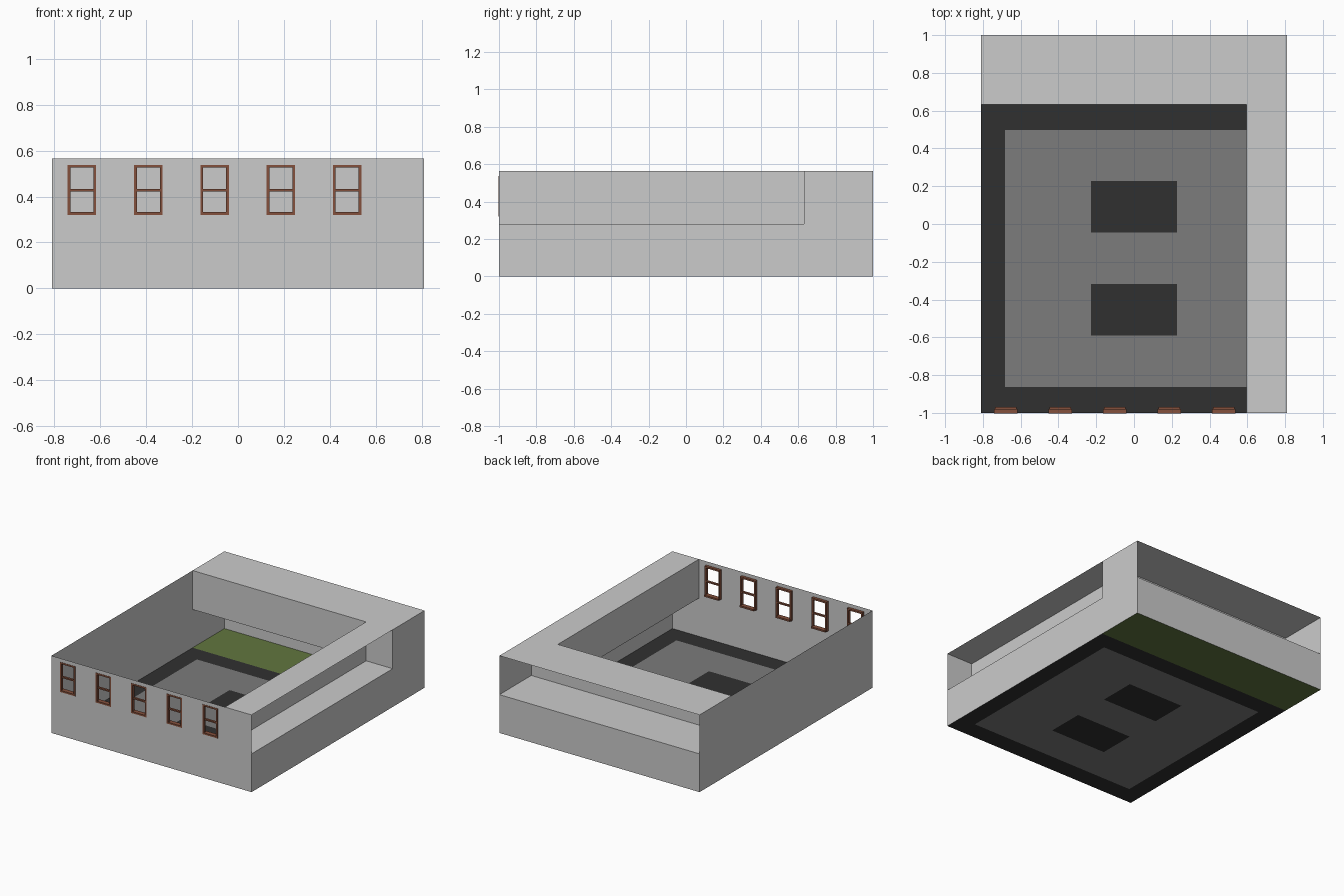
import bpy, bmesh
from mathutils import Vector

if "Cube" in bpy.data.objects:
    bpy.data.objects.remove(bpy.data.objects["Cube"])

X, Y, H, MID = 0.81, 1.0, 0.565, 0.28     # half width, half depth, height, ledge height
XI, YI = 0.595, 0.632                     # inner edges of the L-shaped upper storey
WINDOWS = [-0.679 + 0.2885 * i for i in range(5)]


def material(name, rgb):
    m = bpy.data.materials.new(name)
    m.diffuse_color = (*rgb, 1)
    m.use_nodes = True
    m.node_tree.nodes["Principled BSDF"].inputs["Base Color"].default_value = m.diffuse_color
    return m


black = material("black_tile", (0.03, 0.03, 0.03))
grey = material("grey_tile", (0.2, 0.2, 0.2))
green = material("green_carpet", (0.12, 0.18, 0.05))
brown = material("brown_wood", (0.23, 0.08, 0.045))


def add(name, bm, mats=()):
    me = bpy.data.meshes.new(name)
    bm.to_mesh(me)
    bm.free()
    for m in mats:
        me.materials.append(m)
    ob = bpy.data.objects.new(name, me)
    bpy.context.collection.objects.link(ob)
    return ob


def sheet(name, us, vs, place, pick=lambda u, v: 0, mats=()):
    """Flat grid of cells; pick(u, v) gives a material index or None for a hole."""
    bm = bmesh.new()
    pts = [[bm.verts.new(place(u, v)) for v in vs] for u in us]
    for i in range(len(us) - 1):
        for j in range(len(vs) - 1):
            k = pick((us[i] + us[i + 1]) / 2, (vs[j] + vs[j + 1]) / 2)
            if k is not None:
                f = bm.faces.new((pts[i][j], pts[i + 1][j], pts[i + 1][j + 1], pts[i][j + 1]))
                f.material_index = k
    bmesh.ops.delete(bm, geom=[v for v in bm.verts if not v.link_faces], context='VERTS')
    return add(name, bm, mats)


def box(bm, x0, x1, y0, y1, z0, z1):
    r = bmesh.ops.create_cube(bm, size=1)
    for v in r["verts"]:
        v.co = Vector(((x0 + x1) / 2 + v.co.x * (x1 - x0),
                       (y0 + y1) / 2 + v.co.y * (y1 - y0),
                       (z0 + z1) / 2 + v.co.z * (z1 - z0)))


def level(z):
    return lambda u, v: (u, v, z)


def across(y):
    return lambda u, v: (u, y, v)


def along(x):
    return lambda u, v: (x, u, v)


# Floor: black border, grey field, two black patches, green strip at the back
def floor_pick(x, y):
    if y > YI:
        return 2
    if abs(x) < 0.228 and (-0.045 < y < 0.228 or -0.59 < y < -0.317):
        return 0
    return 1 if abs(x) < 0.682 and -0.863 < y < 0.498 else 0


sheet("floor", [-X, -0.682, -0.228, 0.228, 0.682, X],
      [-Y, -0.863, -0.59, -0.317, -0.045, 0.228, 0.498, YI, Y],
      level(0), floor_pick, (black, grey, green))

# Front wall with five window openings
HW, Z0, Z1 = 0.062, 0.32, 0.538
edges = sorted([-X, X] + [c + s * (HW - 0.006) for c in WINDOWS for s in (-1, 1)])


def front_pick(x, z):
    in_window = any(abs(x - c) < HW - 0.006 for c in WINDOWS)
    return None if in_window and Z0 < z < Z1 else 0


sheet("front_wall", edges, [0, Z0 + 0.006, Z1 - 0.006, H], across(-Y), front_pick)

# Outer walls: left full height, right and back low with one full-height corner
sheet("left_wall", [-Y, Y], [0, H], along(-X))
sheet("right_wall", [-Y, YI, Y], [0, MID, H], along(X),
      lambda y, z: None if y < YI and z > MID else 0)
sheet("back_wall", [-X, X], [0, MID], across(Y))

# Upper inner walls
sheet("upper_side_wall", [-Y, YI], [MID, H], along(XI))
sheet("upper_back_wall", [-X, XI, X], [MID, H], across(YI))

# L-shaped ledge and the matching roof above it
for name, z in (("balcony_ledge", MID), ("roof", H)):
    sheet(name, [-X, XI, X], [-Y, YI, Y], level(z),
          lambda x, y: 0 if x > XI or y > YI else None)

# Sash windows: frame, middle rail and inner sill, sharing one mesh
bm = bmesh.new()
T = 0.012
for s in (-1, 1):
    a, b = sorted((s * HW, s * (HW - T)))
    box(bm, a, b, -0.002, 0.02, Z0, Z1)
for z in (Z0, Z1 - T):
    box(bm, -HW + T, HW - T, -0.002, 0.02, z, z + T)
box(bm, -HW + T, HW - T, 0.004, 0.02, 0.422, 0.432)
box(bm, -HW + 0.005, HW - 0.005, 0.02, 0.032, Z0, Z0 + T)
first = add("window_1", bm, (brown,))
first.location = (WINDOWS[0], -Y, 0)
for i, x in enumerate(WINDOWS[1:], 2):
    w = bpy.data.objects.new(f"window_{i}", first.data)
    w.location = (x, -Y, 0)
    bpy.context.collection.objects.link(w)
